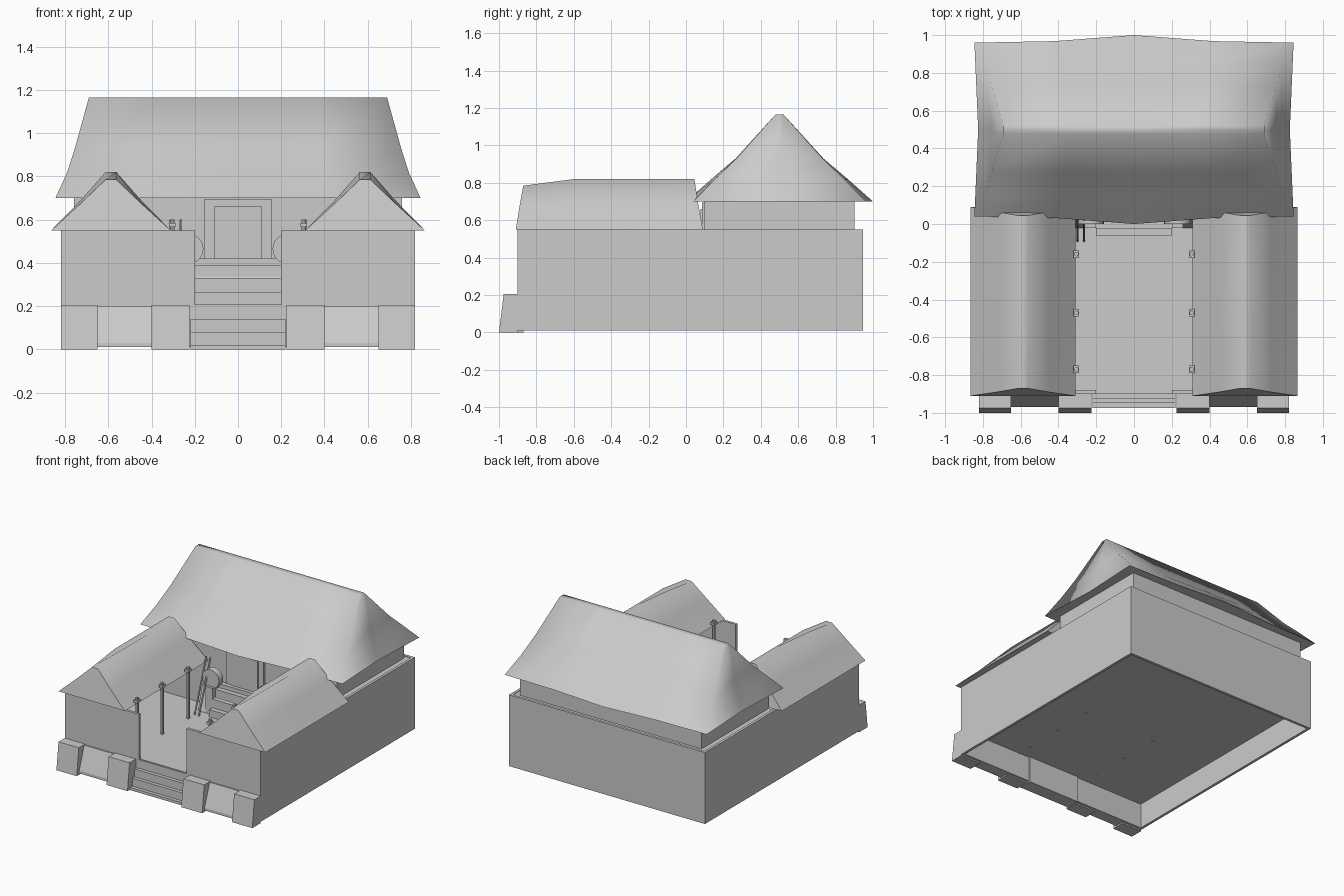
import bpy, bmesh, math
from mathutils import Vector

if "Cube" in bpy.data.objects:
    bpy.data.objects.remove(bpy.data.objects["Cube"], do_unlink=True)

grey = bpy.data.materials.new("plain_grey")
grey.use_nodes = True
GREY = (0.6, 0.6, 0.6, 1)
grey.diffuse_color = GREY
grey.node_tree.nodes["Principled BSDF"].inputs["Base Color"].default_value = GREY


def finish(name, bm, smooth=None):
    bmesh.ops.recalc_face_normals(bm, faces=bm.faces)
    mesh = bpy.data.meshes.new(name)
    bm.to_mesh(mesh)
    bm.free()
    mesh.materials.append(grey)
    ob = bpy.data.objects.new(name, mesh)
    bpy.context.collection.objects.link(ob)
    if smooth:
        bpy.ops.object.select_all(action='DESELECT')
        ob.select_set(True)
        bpy.context.view_layer.objects.active = ob
        bpy.ops.object.shade_smooth_by_angle(angle=math.radians(smooth))
    return ob


def box(name, x, y, z):
    bm = bmesh.new()
    bmesh.ops.create_cube(bm, size=1)
    for v in bm.verts:
        v.co = [r[0] + (c + 0.5) * (r[1] - r[0]) for c, r in zip(v.co, (x, y, z))]
    return finish(name, bm)


def extrude_x(name, profile, x0, x1):
    """Prism from a (y, z) outline."""
    bm = bmesh.new()
    face = bm.faces.new([bm.verts.new((x0, y, z)) for y, z in profile])
    new = bmesh.ops.extrude_face_region(bm, geom=[face])["geom"]
    bmesh.ops.translate(bm, vec=(x1 - x0, 0, 0),
                        verts=[g for g in new if isinstance(g, bmesh.types.BMVert)])
    return finish(name, bm)


def rod(name, a, b, r, sides=8):
    a, b = Vector(a), Vector(b)
    bm = bmesh.new()
    bmesh.ops.create_cone(bm, cap_ends=True, segments=sides, radius1=r, radius2=r,
                          depth=(b - a).length)
    turn = (b - a).to_track_quat('Z', 'Y').to_matrix().to_4x4()
    bmesh.ops.transform(bm, matrix=turn, verts=bm.verts)
    bmesh.ops.translate(bm, vec=(a + b) / 2, verts=bm.verts)
    return finish(name, bm, 40)


def loft(name, rings, smooth):
    bm = bmesh.new()
    loops = [[bm.verts.new(p) for p in ring] for ring in rings]
    for low, high in zip(loops, loops[1:]):
        n = len(low)
        for i in range(n):
            j = (i + 1) % n
            bm.faces.new((low[i], low[j], high[j], high[i]))
    bm.faces.new(loops[0])
    bm.faces.new(loops[-1])
    return finish(name, bm, smooth)


# Compound walls, open underneath, and the raised floor
W, FRONT, BACK, TOP, FLOOR = 0.82, -0.9, 0.945, 0.55, 0.21
box("back_wall", (-W, W), (BACK - 0.02, BACK), (0.01, TOP))
for s, side in ((1, "left"), (-1, "right")):
    box(side + "_wall", (s * (W - 0.02), s * W), (FRONT, BACK), (0.01, TOP))
    box(side + "_front_wall", (s * 0.2, s * W), (FRONT, FRONT + 0.02), (0.01, TOP))
box("courtyard_floor", (-W + 0.01, W - 0.01), (FRONT + 0.01, BACK - 0.01), (FLOOR - 0.01, FLOOR))

# Main hall on its terrace
box("hall_base", (-W + 0.01, W - 0.01), (0.1, BACK - 0.01), (FLOOR, TOP - 0.005))
box("hall_walls", (-0.76, 0.76), (0.1, 0.9), (TOP - 0.01, 0.705))
extrude_x("terrace", [(-0.02, FLOOR), (0.03, 0.39), (0.11, 0.39), (0.11, FLOOR)], -0.32, 0.32)
box("door_frame", (-0.155, 0.155), (0.085, 0.11), (0.42, 0.695))
box("door_panel", (-0.11, 0.11), (0.078, 0.09), (0.42, 0.66))


# Stairs: each step is a slab reaching back to the last riser
def stairs(name, half, y0, y1, z0, heights):
    run = (y1 - y0) / len(heights)
    outline = [(y0, z0)]
    for i, h in enumerate(heights):
        outline += [(y0 + i * run, h), (y0 + (i + 1) * run, h)]
    outline.append((y1, z0))
    extrude_x(name, outline, -half, half)


stairs("front_stairs", 0.22, -0.975, -0.87, 0.0, (0.02, 0.08, 0.14, 0.205))
stairs("hall_stairs", 0.2, -0.06, 0.09, FLOOR, (0.265, 0.33, 0.39, 0.42))

# Buttresses, sloped plinths, drums and posts on both sides
for s, side in ((1, "left"), (-1, "right")):
    for a, b, place in ((0.65, 0.82, "outer"), (0.225, 0.4, "inner")):
        extrude_x(f"{side}_{place}_buttress",
                  [(FRONT, 0), (-1, 0), (-0.975, 0.205), (FRONT, 0.205)], s * a, s * b)
    extrude_x(side + "_plinth",
              [(FRONT, 0.01), (-0.97, 0.01), (-0.97, 0.03), (-0.91, 0.2), (FRONT, 0.2)],
              s * 0.4, s * 0.65)
    rod(side + "_stair_drum", (s * 0.23, 0.0, 0.465), (s * 0.23, 0.05, 0.465), 0.07, 24)
    box(side + "_drum_base", (s * 0.2, s * 0.26), (-0.02, 0.06), (FLOOR, 0.41))
    for k, y in enumerate((-0.77, -0.47, -0.16)):
        rod(f"{side}_post_{k}", (s * 0.305, y, FLOOR - 0.012), (s * 0.305, y, 0.6), 0.012)
        box(f"{side}_post_cap_{k}", (s * 0.29, s * 0.32), (y - 0.02, y + 0.02), (0.565, 0.585))
for k, x in enumerate((-0.3, -0.265)):
    rod(f"leaning_pole_{k}", (x, -0.09, FLOOR), (x, 0.05, 0.6), 0.006, 6)


# Hall roof: hipped, concave, with flared corners
def hall_ring(hx, hy, z, flare):
    ring = []
    for sx, sy in ((-1, -1), (0, -1), (1, -1), (1, 0), (1, 1), (0, 1), (-1, 1), (-1, 0)):
        steps = [(sx, sy)]
        if sx and sy == 0:
            ring.append((sx * (hx - flare / 2), 0.5, z))
        elif sx == 0:
            for t in (-0.5, 0, 0.5):
                bulge = flare * (1 - abs(t) * 1.6)
                ring.append((-sy * t * hx, 0.5 + sy * (hy + bulge), z))
        else:
            ring.append((sx * hx, 0.5 + sy * hy, z))
    return ring


loft("hall_roof", [hall_ring(0.845, 0.46, 0.70, 0.04), hall_ring(0.79, 0.345, 0.82, 0.02),
                   hall_ring(0.755, 0.23, 0.93, 0.005), hall_ring(0.69, 0.022, 1.165, 0)], 85)


# Wing roofs: gables with a slight lean and a dropped front ridge
def wing_ring(cx, hx, z, y0, y1, drop=0):
    ys = [y0, -0.6, -0.2, y1]
    zs = [z - drop, z, z, z]
    right = [(cx + hx, y, h) for y, h in zip(ys, zs)]
    left = [(cx - hx, y, h) for y, h in zip(ys, zs)]
    return right + left[::-1]


for s, side in ((1, "left"), (-1, "right")):
    cx = s * 0.588
    loft(side + "_wing_roof", [wing_ring(cx, 0.277, 0.55, -0.91, 0.09),
                               wing_ring(cx, 0.14, 0.69, -0.89, 0.065, 0.015),
                               wing_ring(cx, 0.025, 0.82, -0.87, 0.045, 0.035)], 60)
